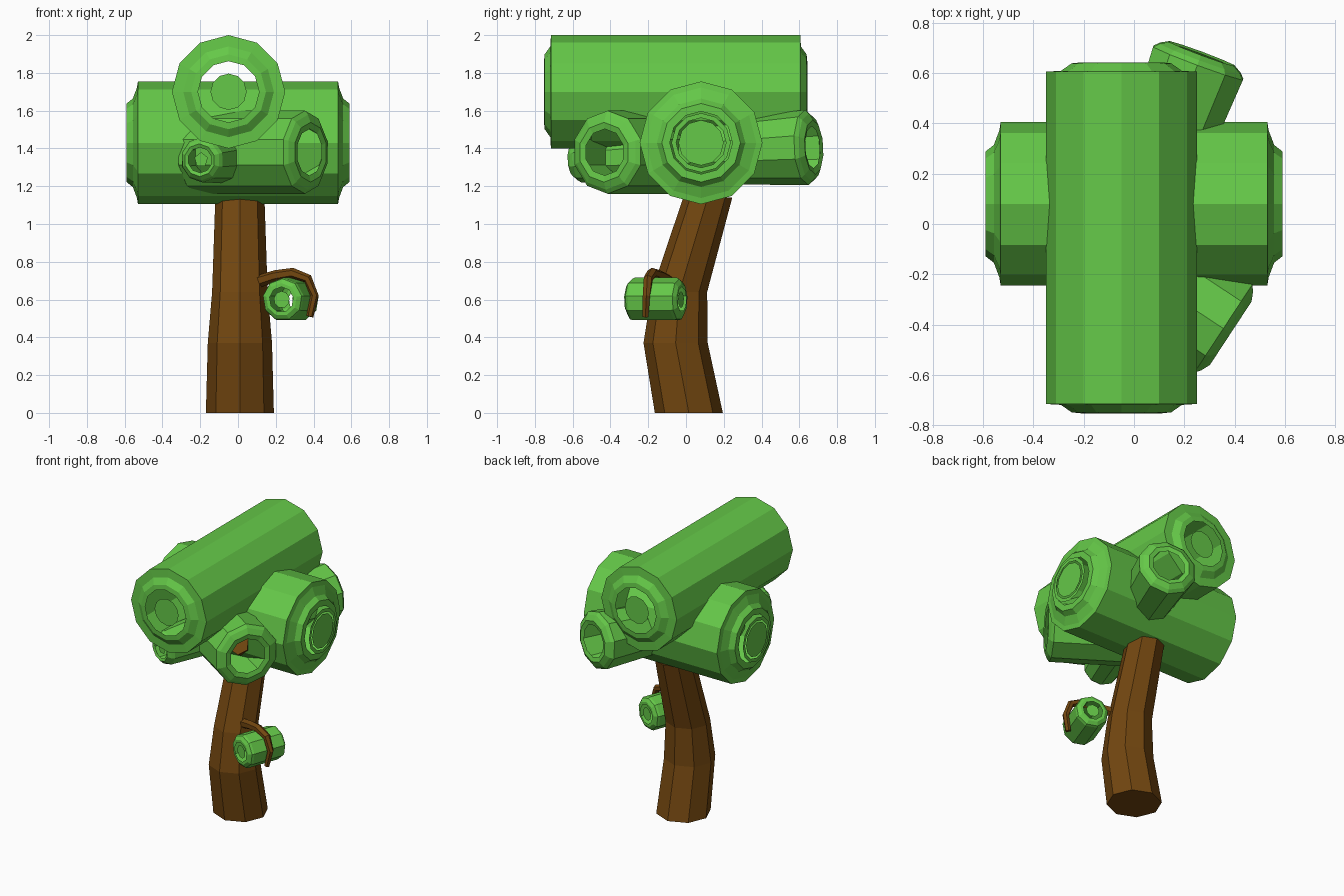
import bpy, bmesh, math
from mathutils import Vector

cube = bpy.data.objects.get("Cube")
if cube:
    bpy.data.objects.remove(cube, do_unlink=True)


def material(name, rgb):
    m = bpy.data.materials.new(name)
    m.use_nodes = True
    m.diffuse_color = (*rgb, 1)
    bsdf = m.node_tree.nodes["Principled BSDF"]
    bsdf.inputs["Base Color"].default_value = (*rgb, 1)
    bsdf.inputs["Roughness"].default_value = 0.9
    return m


LEAF = material("leaf green", (0.13, 0.58, 0.065))
BARK = material("bark brown", (0.17, 0.062, 0.005))


def loft(name, rings, sides, mat, caps=False):
    """Join rings of (centre, axis, radius) into a flat-faced tube."""
    bm = bmesh.new()
    loops = []
    for centre, axis, radius in rings:
        axis = Vector(axis).normalized()
        ref = Vector((0, 0, 1)) if abs(axis.z) < 0.8 else Vector((1, 0, 0))
        up = (ref - axis * ref.dot(axis)).normalized()
        side = axis.cross(up)
        angles = [2 * math.pi * i / sides for i in range(sides)]
        loops.append([bm.verts.new(Vector(centre) + (up * math.cos(a) + side * math.sin(a)) * radius)
                      for a in angles])
    for a, b in zip(loops, loops[1:]):
        for i in range(sides):
            j = (i + 1) % sides
            bm.faces.new((a[i], a[j], b[j], b[i]))
    if caps:
        bm.faces.new(loops[0][::-1])
        if len(loops) > 1:
            bm.faces.new(loops[-1])
    bmesh.ops.recalc_face_normals(bm, faces=bm.faces)
    mesh = bpy.data.meshes.new(name)
    bm.to_mesh(mesh)
    bm.free()
    mesh.materials.append(mat)
    ob = bpy.data.objects.new(name, mesh)
    bpy.context.collection.objects.link(ob)
    return ob


def hollow_log(name, start, end, radii, lip, sides, cap, discs=()):
    """Tube with stepped rims; cap lists (inset along axis, radius factor)."""
    start, end = Vector(start), Vector(end)
    axis = (end - start).normalized()
    rim_a = [(start - axis * lip * t, axis, radii[0] * f) for t, f in reversed(cap)]
    rim_b = [(end + axis * lip * t, axis, radii[1] * f) for t, f in cap]
    loft(name, rim_a + rim_b, sides, LEAF)
    # loose plates hovering in the openings
    for k, (out, inner, outer) in enumerate(discs):
        for label, p, s in (("first", start, -1), ("second", end, 1)):
            c = p + axis * s * out
            if inner:
                loft(f"{name}_{label}_ring_{k}", [(c, axis, inner), (c, axis, outer)], sides, LEAF)
            else:
                loft(f"{name}_{label}_plate_{k}", [(c, axis, outer)], sides, LEAF, caps=True)


# trunk
up = (0, 0, 1)
loft("trunk", [((0.01, 0.015, 0), up, 0.18), ((0.01, -0.055, 0.37), up, 0.17),
               ((0.01, -0.035, 0.64), up, 0.147), ((0.01, 0.115, 1.14), up, 0.13)],
     8, BARK, caps=True)
loft("inner_limb", [((0.01, 0.06, 1.14), (0.4, -0.7, 0.5), 0.04),
                    ((0.2, -0.28, 1.36), (0.4, -0.7, 0.5), 0.07)], 6, BARK, caps=True)

# large foliage logs
hollow_log("cross_foliage", (-0.53, 0.08, 1.43), (0.53, 0.08, 1.43), (0.325, 0.325), 0.06, 12,
           [(0, 1), (0.08, 0.9), (0.45, 0.72), (1, 0.64), (1, 0.51)],
           [(0.088, 0.132, 0.157), (0.088, 0, 0.12)])
hollow_log("top_foliage", (-0.05, -0.715, 1.7), (-0.05, 0.605, 1.7), (0.3, 0.3), 0.037, 12,
           [(0, 1), (0.1, 0.8), (0.9, 0.66), (1, 0.54)],
           [(0.025, 0, 0.096)])

# medium foliage logs
rim = [(0, 1), (0.5, 0.9), (1, 0.72), (0.8, 0.56)]
hollow_log("front_foliage", (-0.2, -0.05, 1.38), (0.355, -0.415, 1.38), (0.22, 0.22), 0.035, 10, rim)
hollow_log("back_foliage", (-0.19, -0.56, 1.34), (0.255, 0.64, 1.405), (0.12, 0.2), 0.04, 10, rim)
loft("back_foliage_plate", [((-0.195, -0.585, 1.34), (0.37, 1, 0), 0.04)], 5, LEAF, caps=True)

# small sprig held by a hooked branch
hollow_log("sprig_foliage", (0.24, -0.27, 0.6), (0.32, -0.05, 0.6), (0.116, 0.116), 0.03, 9,
           [(0, 1), (0.5, 0.95), (1, 0.75), (1, 0.58)],
           [(0.025, 0, 0.045)])

path = [Vector(p) for p in ((0.09, -0.08, 0.69), (0.2, -0.14, 0.725), (0.29, -0.18, 0.74),
                            (0.37, -0.2, 0.71), (0.405, -0.21, 0.62), (0.38, -0.215, 0.51))]
rings = []
for i, p in enumerate(path):
    tangent = path[min(i + 1, len(path) - 1)] - path[max(i - 1, 0)]
    tangent.z *= 0.9
    rings.append((p, tangent, 0.034 - 0.003 * i))
loft("hooked_branch", rings, 6, BARK, caps=True)
